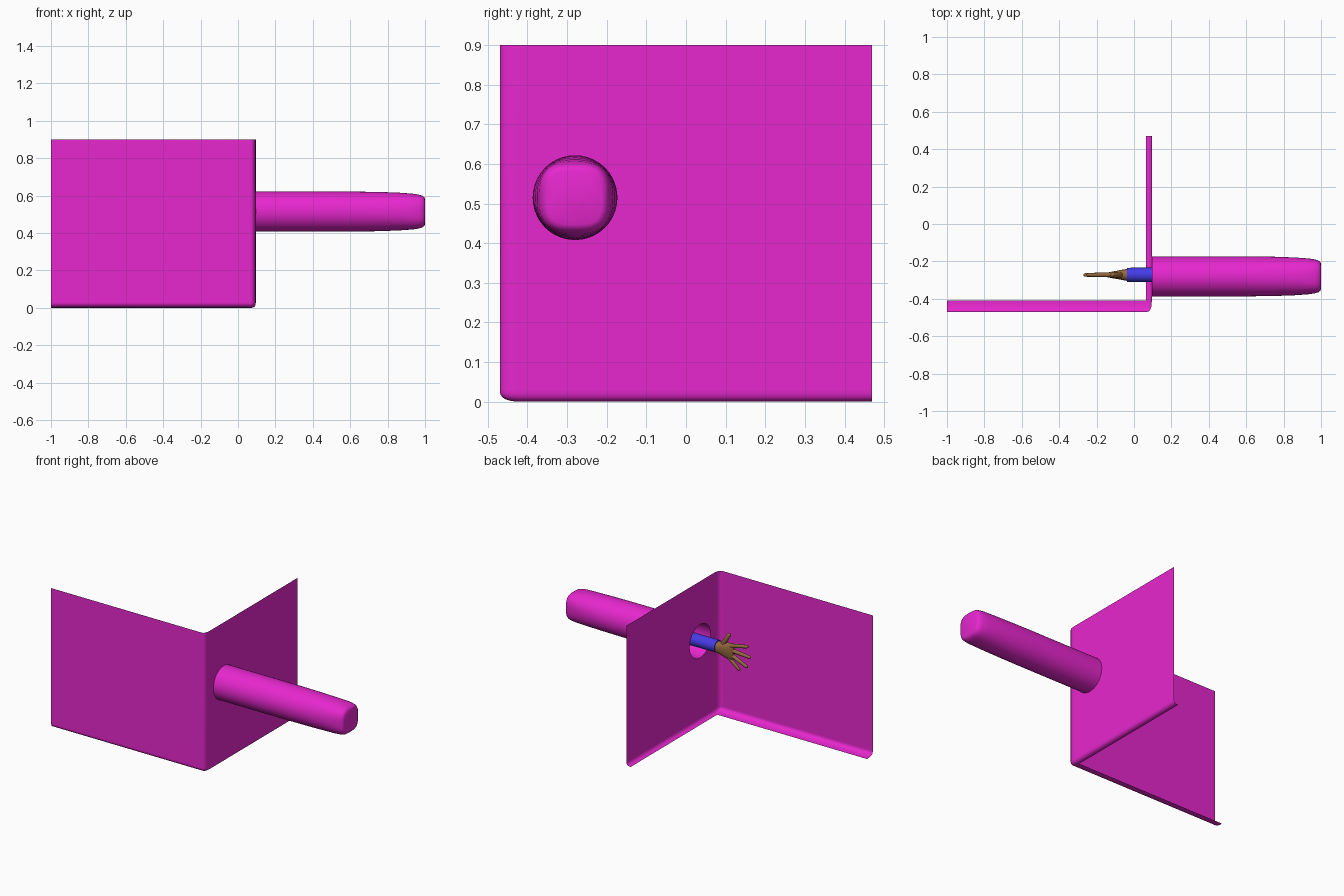
import bpy, bmesh, math
from mathutils import Vector

if "Cube" in bpy.data.objects:
    bpy.data.objects.remove(bpy.data.objects["Cube"])


def material(name, color):
    m = bpy.data.materials.new(name)
    m.use_nodes = True
    m.diffuse_color = (*color, 1)
    m.node_tree.nodes["Principled BSDF"].inputs["Base Color"].default_value = (*color, 1)
    return m


MAGENTA = material("magenta", (0.8, 0.02, 0.62))
BLUE = material("blue", (0.06, 0.045, 0.8))
BROWN = material("brown", (0.3, 0.14, 0.05))
HOLE = Vector((0.095, -0.28, 0.515))
HOLE_R = 0.107
SIDES = 40


def finish(bm, name, mat, angle=50):
    mesh = bpy.data.meshes.new(name)
    bm.to_mesh(mesh)
    bm.free()
    ob = bpy.data.objects.new(name, mesh)
    bpy.context.collection.objects.link(ob)
    mesh.materials.append(mat)
    if angle:
        bpy.ops.object.select_all(action="DESELECT")
        ob.select_set(True)
        bpy.context.view_layer.objects.active = ob
        bpy.ops.object.shade_smooth_by_angle(angle=math.radians(angle))
    return ob


def loft(name, stations, mat, sides=SIDES, caps=(True, True)):
    """Skin superellipse rings; each station is (centre, half y, half across, power)."""
    bm = bmesh.new()
    way = (Vector(stations[-1][0]) - Vector(stations[0][0])).normalized()
    u = Vector((0, 1, 0))
    v = way.cross(u)
    rings = []
    for centre, a, b, power in stations:
        ring = []
        for i in range(sides):
            t = math.tau * i / sides
            c, s = math.cos(t), math.sin(t)
            k = (abs(c) ** power + abs(s) ** power) ** (-1 / power)
            ring.append(bm.verts.new(Vector(centre) + u * a * c * k + v * b * s * k))
        rings.append(ring)
    for r0, r1 in zip(rings, rings[1:]):
        for i in range(sides):
            j = (i + 1) % sides
            bm.faces.new((r0[i], r0[j], r1[j], r1[i]))
    if caps[0]:
        bm.faces.new(rings[0])
    if caps[1]:
        bm.faces.new(rings[-1])
    bmesh.ops.recalc_face_normals(bm, faces=bm.faces)
    return finish(bm, name, mat)


# Two-wall shell: box with three rounded edges, keeping only front, side and lips
bm = bmesh.new()
bmesh.ops.create_cube(bm, size=1)
for vert in bm.verts:
    x, y, z = vert.co
    vert.co = (x * 1.095 - 0.4525, y * 0.47, z * 0.9 + 0.45)
rounded = []
for e in bm.edges:
    mid = (e.verts[0].co + e.verts[1].co) / 2
    on = [mid.x > 0.09, mid.y < -0.23, mid.z < 0.01]
    if sum(on) == 2:
        rounded.append(e)
bmesh.ops.bevel(bm, geom=rounded, offset=0.03, segments=8, profile=0.6, affect="EDGES")
bmesh.ops.scale(bm, vec=(1, 2, 1), verts=bm.verts)
bm.normal_update()
open_sides = [f for f in bm.faces if f.calc_area() > 0.2
              and (f.normal.x < -0.9 or f.normal.y > 0.9 or abs(f.normal.z) > 0.9)]
bmesh.ops.delete(bm, geom=open_sides, context="FACES")

# Round opening in the side wall
side = max((f for f in bm.faces if f.normal.x > 0.99), key=lambda f: f.calc_area())
border = list(side.edges)
bmesh.ops.delete(bm, geom=[side], context="FACES_ONLY")
ring = [bm.verts.new(HOLE + HOLE_R * Vector((0, math.cos(math.tau * i / SIDES),
                                             math.sin(math.tau * i / SIDES))))
        for i in range(SIDES)]
border += [bm.edges.new((ring[i - 1], ring[i])) for i in range(SIDES)]
bmesh.ops.triangle_fill(bm, edges=border, use_beauty=True, normal=(1, 0, 0))
bm.normal_update()
for f in bm.faces:
    f.smooth = max(abs(c) for c in f.normal) < 0.9999
finish(bm, "corner_walls", MAGENTA, angle=None)

# Closed sleeve: round at the wall, softly square at the tip
profile = [(0.095, 0.107, 2), (0.3, 0.107, 2), (0.6, 0.107, 2), (0.75, 0.105, 2.05),
           (0.86, 0.101, 2.2), (0.93, 0.096, 2.5), (0.965, 0.091, 2.8),
           (0.985, 0.085, 3.1), (0.996, 0.077, 3.3), (1.0, 0.067, 3.5)]
loft("sleeve", [((x, HOLE.y, HOLE.z), r, r, p) for x, r, p in profile],
     MAGENTA, caps=(False, True))

# Arm reaching through the opening
Y = -0.272
loft("arm", [((0.4, Y, 0.518), 0.04, 0.04, 2), ((-0.037, Y, 0.52), 0.038, 0.038, 2)],
     BLUE, sides=24)

# Palm: round wrist flattening towards the knuckles
palm = [(-0.03, 0.518, 0.033, 0.034), (-0.06, 0.516, 0.028, 0.038),
        (-0.09, 0.512, 0.022, 0.047), (-0.12, 0.51, 0.017, 0.054),
        (-0.14, 0.508, 0.013, 0.05), (-0.15, 0.508, 0.007, 0.038)]
loft("palm", [((x, Y, z), a, b, 2.3) for x, z, a, b in palm], BROWN, sides=24)

# Fingers and thumb: tapered tubes with rounded tips
digits = {"thumb": ((-0.065, 0.53), (-0.12, 0.622), 0.016),
          "index_finger": ((-0.115, 0.545), (-0.254, 0.575), 0.013),
          "middle_finger": ((-0.115, 0.522), (-0.27, 0.508), 0.013),
          "ring_finger": ((-0.115, 0.498), (-0.247, 0.44), 0.013),
          "little_finger": ((-0.1, 0.482), (-0.192, 0.406), 0.012)}
for name, (start, end, r) in digits.items():
    p, q = (Vector((x, Y, z)) for x, z in (start, end))
    steps = [(0, 1), (0.5, 0.92), (0.93, 0.75), (0.98, 0.55), (1, 0.25)]
    loft(name, [(p.lerp(q, t), r * k, r * k, 2) for t, k in steps], BROWN, sides=12)
